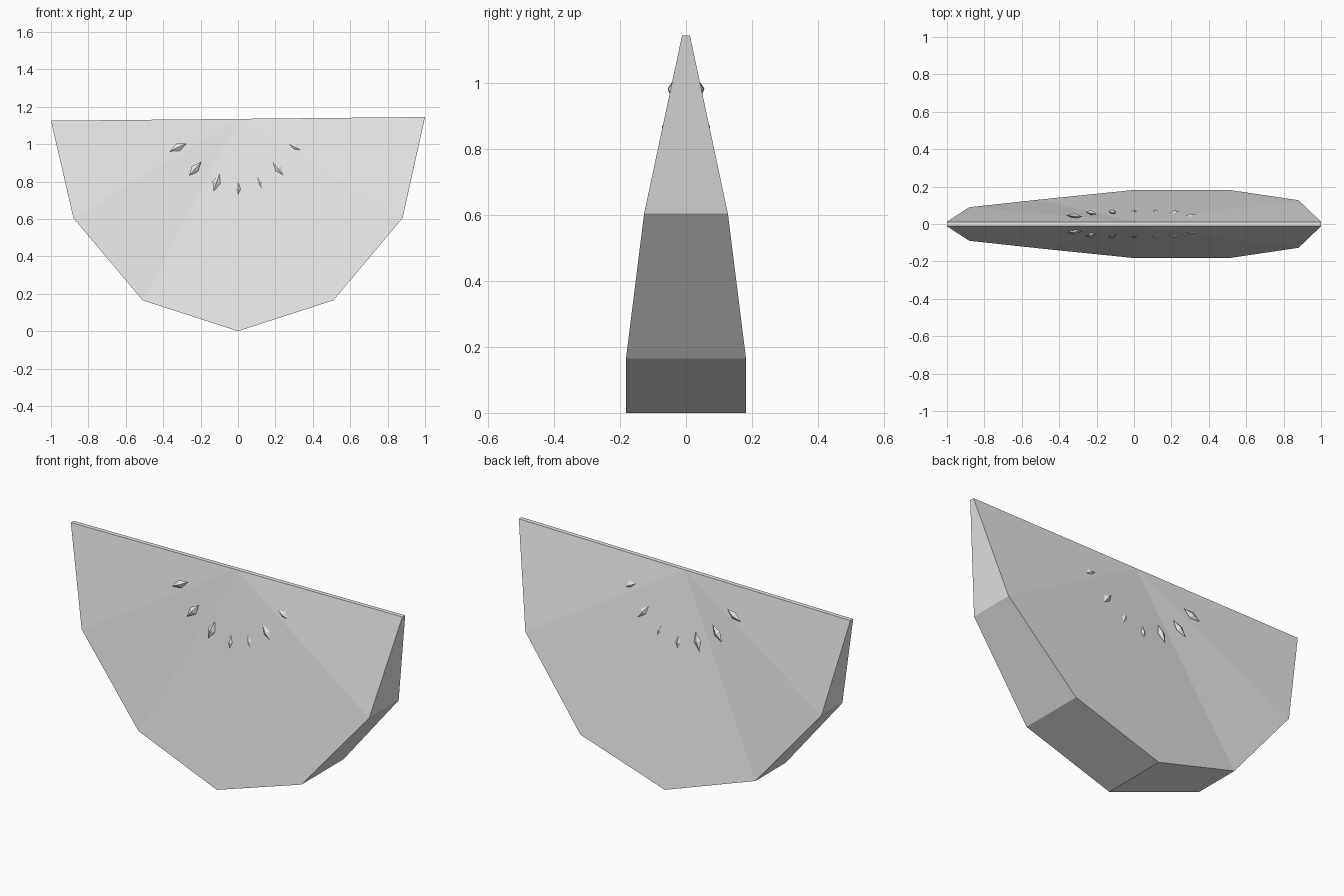
import bpy
import bmesh
from mathutils import Matrix, Vector

cube = bpy.data.objects.get("Cube")
if cube:
    bpy.data.objects.remove(cube, do_unlink=True)

grey = bpy.data.materials.new("plain_grey")
grey.use_nodes = True
colour = (0.8, 0.8, 0.8, 1)
grey.diffuse_color = colour
grey.node_tree.nodes["Principled BSDF"].inputs["Base Color"].default_value = colour


def finish(bm, name):
    """Turn a bmesh into a flat-shaded object."""
    bmesh.ops.recalc_face_normals(bm, faces=bm.faces)
    mesh = bpy.data.meshes.new(name)
    bm.to_mesh(mesh)
    bm.free()
    mesh.materials.append(grey)
    obj = bpy.data.objects.new(name, mesh)
    bpy.context.collection.objects.link(obj)
    return obj


# Slice body: fans around the centre of the cut edge, joined by the rind.
# Each outline point is x, z and half thickness.
centre = (0, 1.135, 0.012)
outline = [(-1, 1.125, 0.012), (-0.88, 0.605, 0.09), (-0.51, 0.165, 0.13),
           (0, 0, 0.182), (0.51, 0.165, 0.182), (0.88, 0.605, 0.127),
           (1, 1.145, 0.012)]
bm = bmesh.new()
loops = [[bm.verts.new((x, side * h, z)) for x, z, h in [centre] + outline]
         for side in (-1, 1)]
front, back = loops
for loop in loops:
    for a, b in zip(loop[1:], loop[2:]):
        bm.faces.new((loop[0], a, b))
for i in range(len(front)):
    j = (i + 1) % len(front)
    bm.faces.new((front[i], front[j], back[j], back[i]))
finish(bm, "fruit_slice")

# Seeds: long octahedra lying on both cut faces, pointing at the centre.
# Each entry is x, z and distance from the middle plane.
seeds = [(-0.32, 0.983, 0.043), (-0.23, 0.868, 0.06), (-0.115, 0.795, 0.065),
         (0, 0.76, 0.064), (0.115, 0.795, 0.064), (0.215, 0.868, 0.06),
         (0.305, 0.983, 0.041)]
for side, label in ((-1, "front"), (1, "back")):
    for n, (x, z, depth) in enumerate(seeds, 1):
        place = Vector((x, side * depth, z))
        along = (place - Vector((0, side * 0.012, 1.135))).normalized()
        across = along.cross(Vector((0, side, 0))).normalized()
        out = across.cross(along)
        bm = bmesh.new()
        bmesh.ops.create_uvsphere(bm, u_segments=4, v_segments=2, radius=1)
        turn = Matrix((across, out, along)).transposed().to_4x4()
        size = Matrix.Diagonal((0.022, 0.013, 0.05, 1))
        bm.transform(Matrix.Translation(place) @ turn @ size)
        finish(bm, f"{label}_seed_{n}")
